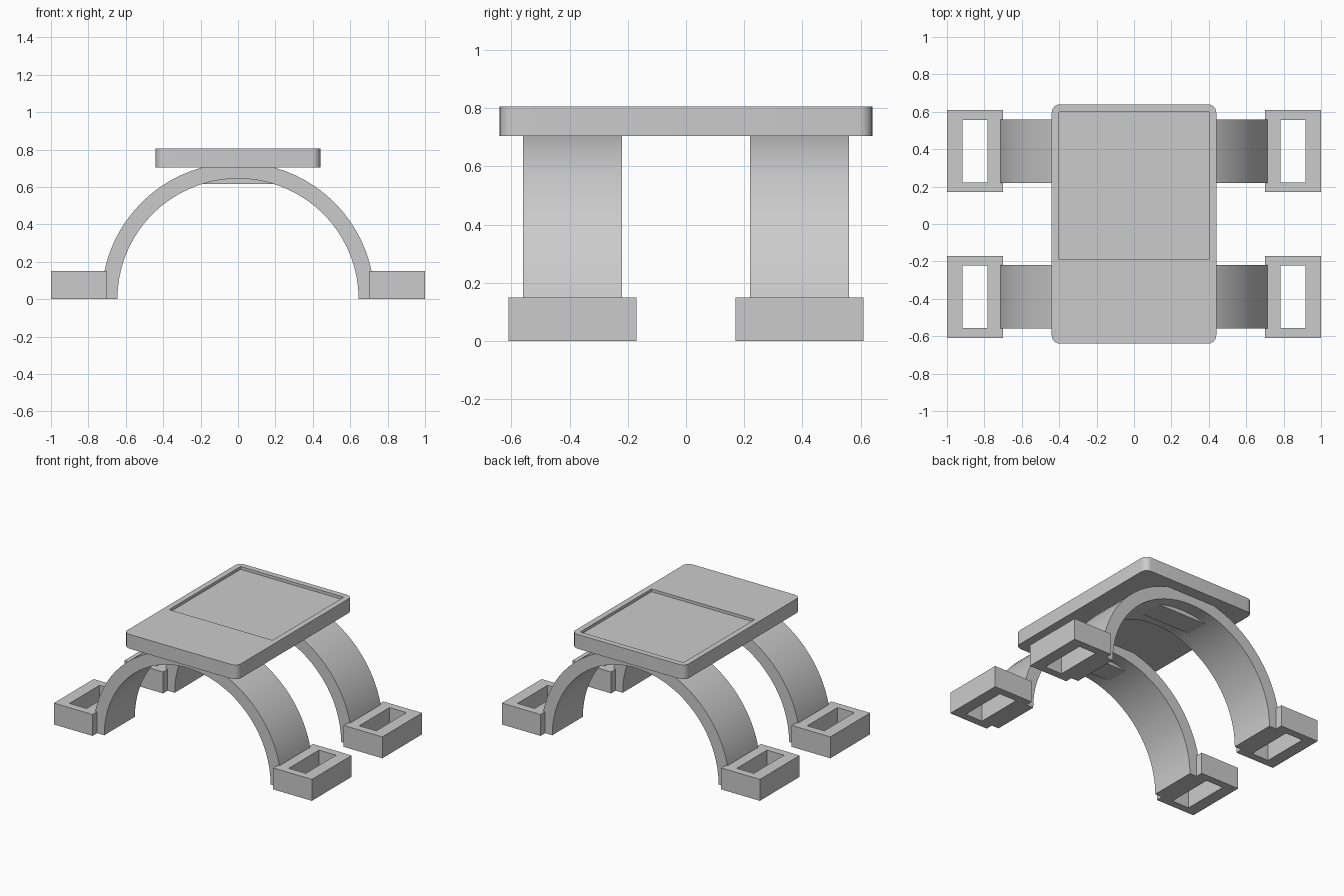
import bpy
import bmesh
from math import sin, cos, pi, radians

if "Cube" in bpy.data.objects:
    bpy.data.objects.remove(bpy.data.objects["Cube"])

grey = bpy.data.materials.new("plain_grey")
grey.use_nodes = True
colour = (0.6, 0.6, 0.6, 1)
grey.diffuse_color = colour
grey.node_tree.nodes["Principled BSDF"].inputs["Base Color"].default_value = colour


def finish(name, bm):
    """Turn a bmesh into a named grey object."""
    bmesh.ops.recalc_face_normals(bm, faces=bm.faces)
    mesh = bpy.data.meshes.new(name)
    bm.to_mesh(mesh)
    bm.free()
    mesh.materials.append(grey)
    obj = bpy.data.objects.new(name, mesh)
    bpy.context.collection.objects.link(obj)
    return obj


def box(name, x, y, z, corner=0):
    """Box from (min, max) ranges, with optional rounded upright edges."""
    bm = bmesh.new()
    bmesh.ops.create_cube(bm, size=1)
    for v in bm.verts:
        v.co = [r[0] + (c + 0.5) * (r[1] - r[0]) for c, r in zip(v.co, (x, y, z))]
    if corner:
        upright = [e for e in bm.edges
                   if abs(e.verts[0].co.z - e.verts[1].co.z) > 0.01]
        bmesh.ops.bevel(bm, geom=upright, offset=corner, segments=6,
                        profile=0.5, affect='EDGES')
    return finish(name, bm)


def cut(obj, cutter):
    """Subtract the cutter from the object and discard the cutter."""
    cutter.hide_render = True
    mod = obj.modifiers.new("cut", 'BOOLEAN')
    mod.operation = 'DIFFERENCE'
    mod.solver = 'EXACT'
    mod.object = cutter
    bpy.context.view_layer.update()
    graph = bpy.context.evaluated_depsgraph_get()
    mesh = bpy.data.meshes.new_from_object(obj.evaluated_get(graph))
    obj.modifiers.clear()
    obj.data = mesh
    bpy.data.objects.remove(cutter)


def smooth(obj):
    bpy.ops.object.select_all(action='DESELECT')
    obj.select_set(True)
    bpy.context.view_layer.objects.active = obj
    bpy.ops.object.shade_smooth_by_angle(angle=radians(30))


def arch(name, inner, outer, y0, y1, steps=36):
    """Half ring with a rectangular section, spanning from side to side."""
    bm = bmesh.new()
    rings = []
    for i in range(steps + 1):
        a = pi * i / steps
        section = [(inner, y0), (outer, y0), (outer, y1), (inner, y1)]
        rings.append([bm.verts.new((r * cos(a), y, r * sin(a))) for r, y in section])
    for p, q in zip(rings, rings[1:]):
        for k in range(4):
            n = (k + 1) % 4
            bm.faces.new((p[k], p[n], q[n], q[k]))
    bm.faces.new(rings[0])
    bm.faces.new(rings[-1])
    return finish(name, bm)


# Table top with a shallow rectangular recess towards the back
top = box("top_plate", (-0.44, 0.44), (-0.64, 0.64), (0.705, 0.805), 0.045)
cut(top, box("recess_cutter", (-0.4, 0.4), (-0.19, 0.6), (0.785, 0.9)))
smooth(top)

for end, side in (("front", -1), ("back", 1)):
    mid = 0.39 * side
    # Arched leg and the flat pad under its crown
    smooth(arch(end + "_arch", 0.645, 0.73, mid - 0.17, mid + 0.17))
    box(end + "_crown_pad", (-0.21, 0.21), (mid - 0.08, mid + 0.08), (0.615, 0.69))
    # Open rectangular feet
    for hand, s in (("left", 1), ("right", -1)):
        cx = 0.85 * s
        foot = box(f"{end}_{hand}_foot", (cx - 0.15, cx + 0.15),
                   (mid - 0.22, mid + 0.22), (0, 0.15))
        cut(foot, box("foot_cutter", (cx - 0.066, cx + 0.066),
                      (mid - 0.167, mid + 0.167), (-0.1, 0.3)))
